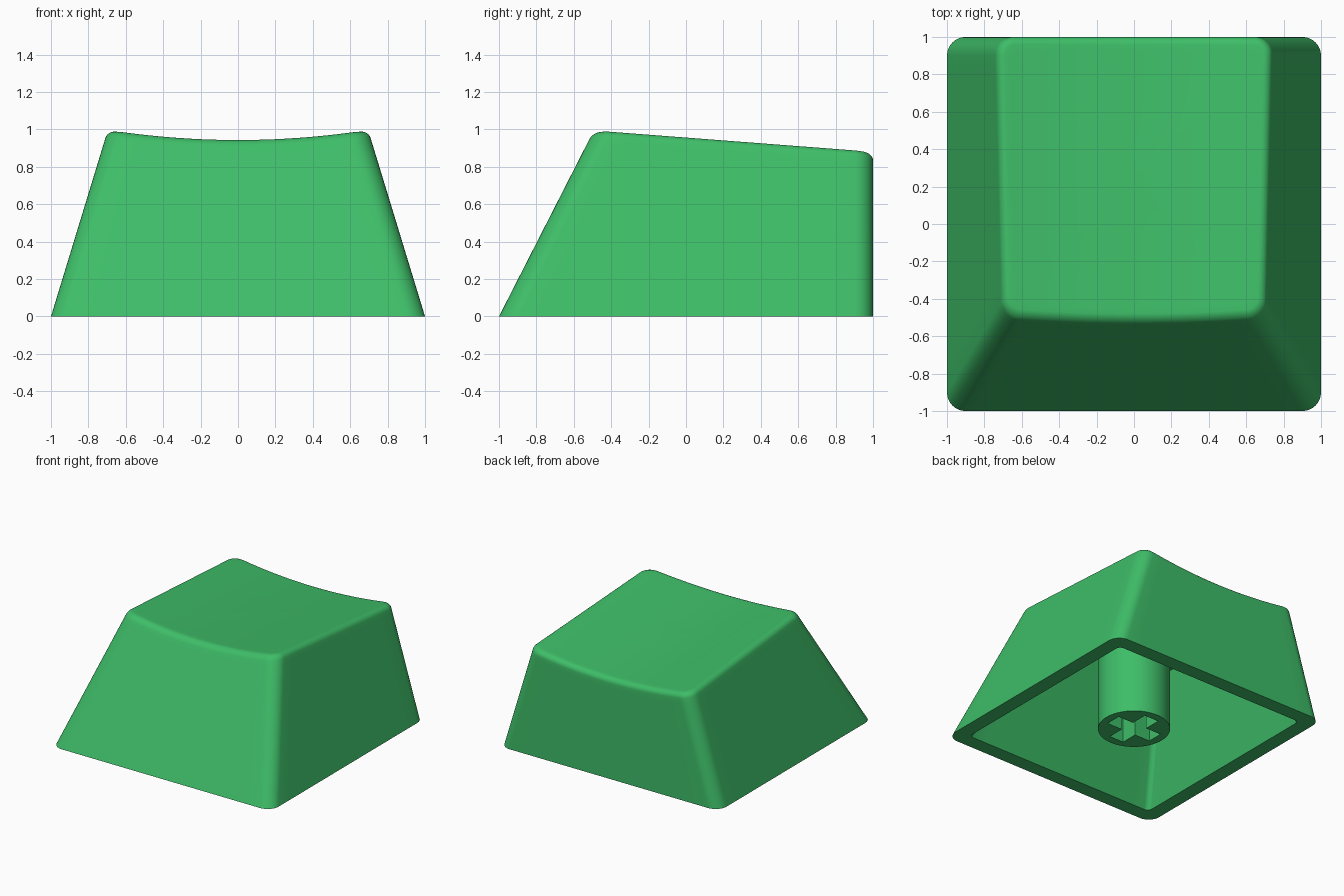
import bpy, bmesh, math
from mathutils import Vector

old = bpy.data.objects.get("Cube")
if old:
    bpy.data.objects.remove(old, do_unlink=True)

# One green plastic
green = bpy.data.materials.new("green_plastic")
green.use_nodes = True
colour = (0.048, 0.51, 0.138, 1)
green.diffuse_color = colour
bsdf = green.node_tree.nodes["Principled BSDF"]
bsdf.inputs["Base Color"].default_value = colour
bsdf.inputs["Roughness"].default_value = 0.6


def finish(bm, name):
    bmesh.ops.recalc_face_normals(bm, faces=bm.faces[:])
    mesh = bpy.data.meshes.new(name)
    bm.to_mesh(mesh)
    bm.free()
    mesh.materials.append(green)
    ob = bpy.data.objects.new(name, mesh)
    bpy.context.collection.objects.link(ob)
    bpy.ops.object.select_all(action='DESELECT')
    ob.select_set(True)
    bpy.context.view_layer.objects.active = ob
    bpy.ops.object.shade_smooth_by_angle(angle=math.radians(35))
    return ob


def top_z(x, y):
    """Dished top that slopes down towards the back."""
    return 0.945 + 0.115 * x * x - 0.08 * (y + 0.5)


# Rounded rectangle pattern: core corner fractions plus outward direction
CORNER, SIDE = 8, 14
pattern = []
signs = [(1, 1), (-1, 1), (-1, -1), (1, -1)]
for q, (sx, sy) in enumerate(signs):
    for i in range(CORNER + 1):
        a = math.pi / 2 * (q + i / CORNER)
        pattern.append((sx, sy, math.cos(a), math.sin(a)))
    tx, ty = signs[(q + 1) % 4]
    a = math.pi / 2 * (q + 1)
    for i in range(1, SIDE):
        f = i / SIDE
        pattern.append((sx + (tx - sx) * f, sy + (ty - sy) * f, math.cos(a), math.sin(a)))


def wall_point(p, z, inset, r):
    """Point of the tapered outline at height z."""
    cx, cy, nx, ny = p
    half = 1 - 0.305 * z - inset - r
    front, back = -1 + 0.51 * z + inset + r, 1 - inset - r
    y = (front + back) / 2 + cy * (back - front) / 2
    return Vector((cx * half + r * nx, y + r * ny, z))


def ring(drop, inset, r):
    """Outline lying a given drop below the dished top; drop None is the base."""
    pts = []
    for p in pattern:
        v = wall_point(p, 0 if drop is None else 0.9, inset, r)
        if drop is not None:
            for _ in range(8):
                v = wall_point(p, top_z(v.x, v.y) - drop, inset, r)
        pts.append(v)
    return pts


def cap(rings, drop):
    """Concentric rings that close a dished surface."""
    edge, mid = rings[-1], Vector((0, 0.25, 0))
    for s in (0.96, 0.8, 0.6, 0.4, 0.2):
        pts = [mid + (v - mid) * s for v in edge]
        rings.append([Vector((v.x, v.y, top_z(v.x, v.y) - drop)) for v in pts])


# Outer skin with a rounded top edge, and the hollow inside
R = 0.04
outer = [ring(None, 0, 0.1), ring(0.075, 0, 0.1)]
for i in range(7):
    a = math.pi / 2 * i / 6
    inset = R * (1 - math.cos(a))
    outer.append(ring(R * (1 - math.sin(a)), inset, 0.1 - inset))
cap(outer, 0)
inner = [ring(None, 0.12, 0.04), ring(0.1, 0.12, 0.04)]
cap(inner, 0.1)

bm = bmesh.new()


def skin(rings):
    loops = [[bm.verts.new(v) for v in pts] for pts in rings]
    n = len(pattern)
    for a, b in zip(loops, loops[1:]):
        for k in range(n):
            j = (k + 1) % n
            bm.faces.new((a[k], a[j], b[j], b[k]))
    z = sum(v.co.z for v in loops[-1]) / n
    centre = bm.verts.new((0, 0.25, z))
    for k in range(n):
        bm.faces.new((loops[-1][k], loops[-1][(k + 1) % n], centre))
    return loops[0]


lower, upper = skin(outer), skin(inner)
for k in range(len(pattern)):
    j = (k + 1) % len(pattern)
    bm.faces.new((lower[k], lower[j], upper[j], upper[k]))
finish(bm, "cap_shell")

# Stem: round post with a cross-shaped socket
bm = bmesh.new()
L, W = 0.205, 0.065
quarter = [(L, -W), (L, W), (W, W)]
cross = []
for q in range(4):
    c, s = round(math.cos(q * math.pi / 2)), round(math.sin(q * math.pi / 2))
    cross += [(x * c - y * s, x * s + y * c) for x, y in quarter]
circle = [(0.272 * math.cos(i * math.tau / 64), 0.272 * math.sin(i * math.tau / 64))
          for i in range(64)]


def tube(points, height):
    """Vertical wall with a closed end; returns the edges at z = 0."""
    low = [bm.verts.new((x, y, 0)) for x, y in points]
    high = [bm.verts.new((x, y, height)) for x, y in points]
    n = len(points)
    for k in range(n):
        bm.faces.new((low[k], low[(k + 1) % n], high[(k + 1) % n], high[k]))
    bm.faces.new(high)
    return [bm.edges.get((low[k], low[(k + 1) % n])) for k in range(n)]


edges = tube(circle, 0.85) + tube(cross, 0.45)
bmesh.ops.triangle_fill(bm, edges=edges, use_beauty=True, normal=(0, 0, -1))
finish(bm, "stem")
